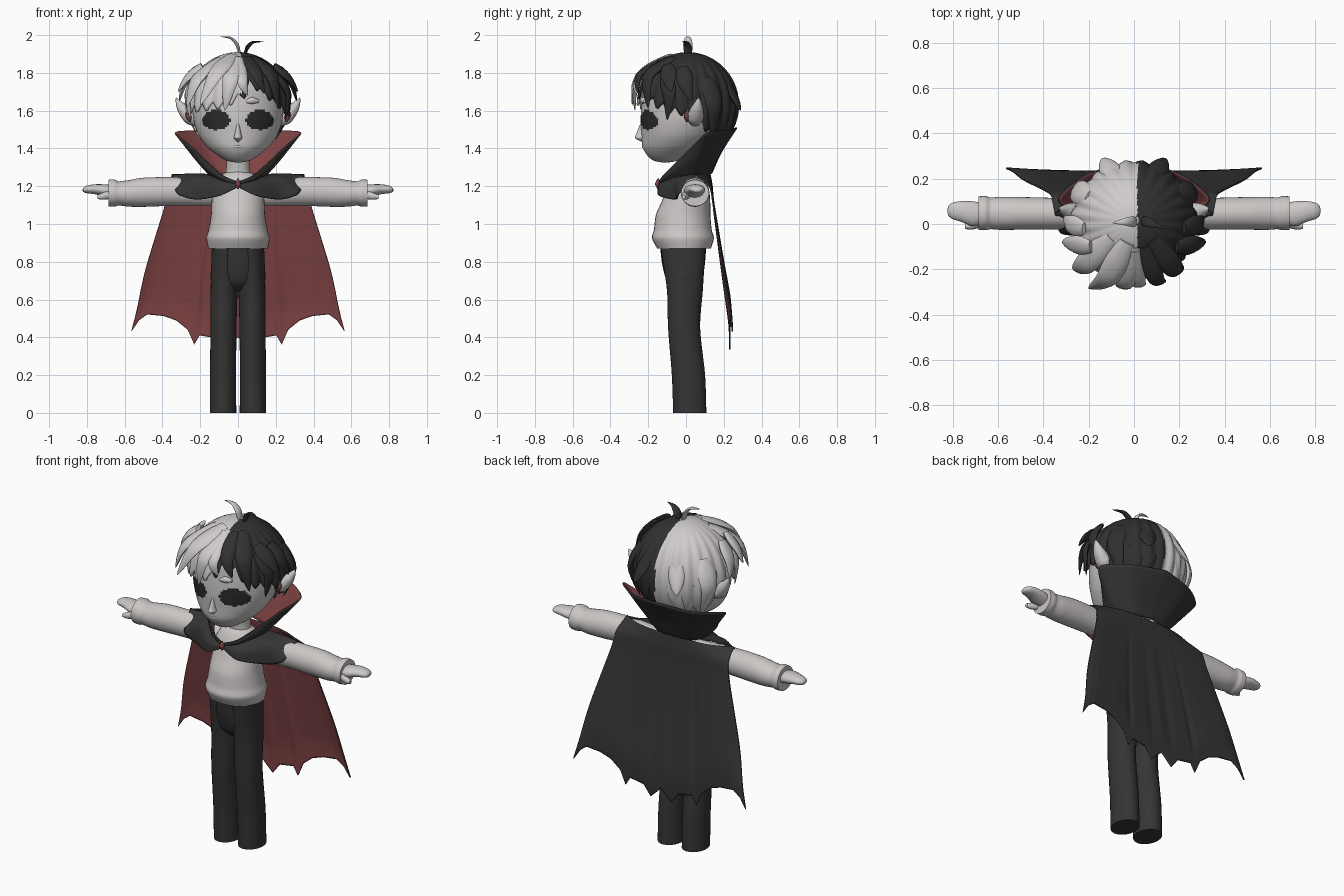
import bpy, bmesh, math
from mathutils import Vector


def material(name, rgb):
    m = bpy.data.materials.new(name)
    m.diffuse_color = (*rgb, 1)
    return m


SKIN = material("pale skin", (.60, .58, .57))
WHITE = material("white hair", (.62, .60, .59))
SHIRT = material("off white cloth", (.60, .575, .565))
BLACK = material("black cloth", (.035, .035, .036))
DARK = material("black hair", (.03, .03, .031))
EYE = material("eye black", (.025, .023, .023))
RED = material("dark red", (.21, .055, .057))


def spline(rows, k=6):
    """Smooth curve through tuples of numbers."""
    rows = [tuple(r) for r in rows]
    out = []
    for i in range(len(rows) - 1):
        a, b, c, d = rows[max(i - 1, 0)], rows[i], rows[i + 1], rows[min(i + 2, len(rows) - 1)]
        for j in range(k):
            t = j / k
            out.append(tuple(q + .42 * t * (1 - t) ** 2 * (r - p) - .42 * t * t * (1 - t) * (s - q)
                             + (3 * t * t - 2 * t ** 3) * (r - q) for p, q, r, s in zip(a, b, c, d)))
    return out + [rows[-1]]


def lerp(keys, x):
    for (a, p), (b, q) in zip(keys, keys[1:]):
        if x <= b:
            return p + (q - p) * (x - a) / (b - a)
    return keys[-1][1]


def skin_rings(name, rings, mats, closed=True, caps=True, mirror=False, solid=0, face=None, rule=None, angle=50):
    """Bridge rows of points into a surface."""
    bm = bmesh.new()
    vs = [[bm.verts.new(p) for p in r] for r in rings]
    n = len(vs[0])
    for a, b in zip(vs, vs[1:]):
        for i in range(n if closed else n - 1):
            j = (i + 1) % n
            bm.faces.new((a[i], a[j], b[j], b[i]))
    if caps:
        bm.faces.new(vs[0])
        bm.faces.new(vs[-1])
    bmesh.ops.remove_doubles(bm, verts=bm.verts, dist=.0002)
    bmesh.ops.recalc_face_normals(bm, faces=bm.faces)
    if face:
        bm.normal_update()
        if sum((f.normal * f.calc_area() for f in bm.faces), Vector()).dot(Vector(face)) < 0:
            bmesh.ops.reverse_faces(bm, faces=bm.faces)
    if rule:
        for f in bm.faces:
            f.material_index = rule(f.calc_center_median())
    me = bpy.data.meshes.new(name)
    bm.to_mesh(me)
    bm.free()
    for m in mats:
        me.materials.append(m)
    ob = bpy.data.objects.new(name, me)
    bpy.context.collection.objects.link(ob)
    if mirror:
        ob.modifiers.new("mirror", 'MIRROR').merge_threshold = .002
    if solid:
        s = ob.modifiers.new("thickness", 'SOLIDIFY')
        s.thickness, s.offset = solid, -1
        s.material_offset = len(mats) - 1 if face else 0
    bpy.ops.object.select_all(action='DESELECT')
    bpy.context.view_layer.objects.active = ob
    ob.select_set(True)
    bpy.ops.object.shade_smooth_by_angle(angle=math.radians(angle))
    return ob


def loft(name, rows, mats, axis='z', n=32, k=6, **kw):
    """Rows are (position, centre 1, centre 2, radius 1, radius 2) along an axis."""
    rings = []
    for t, c, d, r, s in spline(rows, k):
        ang = [2 * math.pi * i / n for i in range(n)]
        pts = [(c + r * math.cos(a), d + s * math.sin(a)) for a in ang]
        rings.append([(p, q, t) if axis == 'z' else (t, p, q) for p, q in pts])
    return skin_rings(name, rings, mats, **kw)


def lock(name, pts, w, mat, flat=.4, tip=.03, n=10, **kw):
    """Tapered leaf shape that follows a path round the head."""
    path = [Vector(p) for p in spline(pts, 6)]
    rings = []
    for i, p in enumerate(path):
        t = (path[min(i + 1, len(path) - 1)] - path[max(i - 1, 0)]).normalized()
        out = p - Vector((0, .01, 1.6))
        out = (out - t * out.dot(t)).normalized()
        side = t.cross(out)
        u = i / (len(path) - 1)
        r = w * max(tip, min(1, .55 + 1.5 * u) * (1 - u ** 2.2))
        rings.append([p + side * r * math.cos(a) + out * r * flat * math.sin(a)
                      for a in (2 * math.pi * j / n for j in range(n))])
    return skin_rings(name, rings, [mat], **kw)


def sheet(name, rails, **kw):
    """Cloth through several rails, black outside and red inside."""
    rows = [spline(r, 6) for r in rails]
    cols = [spline(c, 5) for c in zip(*rows)]
    return skin_rings(name, cols, [BLACK, RED], closed=False, caps=False, mirror=True, solid=.008, **kw)


# trousers
loft("trouser_leg", [(0, .079, .02, .07, .088), (.2, .079, .013, .069, .088), (.45, .077, -.01, .069, .085),
                     (.65, .074, -.006, .071, .095), (.87, .07, -.015, .068, .118)], [BLACK], mirror=True)
loft("trouser_hips", [(.64, 0, -.005, .09, .04), (.69, 0, -.008, .142, .09), (.78, 0, -.013, .142, .112),
                      (.88, 0, -.015, .138, .122)], [BLACK])

# shirt, sleeves and hands
loft("shirt", [(.87, 0, -.01, .158, .142), (.925, 0, -.016, .168, .164), (.97, 0, -.017, .156, .153),
               (1.05, 0, -.015, .143, .144), (1.12, 0, 0, .14, .128), (1.19, 0, .01, .135, .11),
               (1.25, 0, .01, .1, .08), (1.28, 0, .01, .05, .05)], [SHIRT])
loft("sleeve", [(.1, .045, 1.165, .06, .07), (.2, .045, 1.167, .068, .073), (.35, .045, 1.172, .07, .076),
                (.5, .047, 1.168, .072, .077), (.58, .047, 1.162, .073, .07), (.63, .047, 1.162, .07, .064),
                (.655, .048, 1.164, .075, .072), (.685, .048, 1.164, .074, .07)], [SHIRT], 'x', mirror=True)
loft("hand", [(.66, .045, 1.17, .045, .035), (.71, .045, 1.178, .055, .032), (.76, .055, 1.184, .046, .026),
              (.8, .058, 1.183, .036, .02), (.818, .058, 1.181, .022, .012), (.822, .058, 1.18, .004, .004)],
     [SKIN], 'x', n=20, mirror=True)
loft("thumb", [(.66, .01, 1.16, .02, .025), (.71, -.005, 1.148, .019, .02), (.745, -.012, 1.143, .01, .011)],
     [SKIN], 'x', n=14, mirror=True)
loft("neck", [(1.22, 0, .015, .075, .06), (1.3, 0, .01, .062, .058), (1.42, 0, 0, .065, .06)], [SKIN])


# head with painted eyes
def eye_rule(c):
    return int(c.y < 0 and ((abs(c.x) - .116) / .074) ** 2 + ((c.z - 1.55) / .052) ** 2 < 1)


loft("head", [(1.325, 0, -.11, .01, .012), (1.337, 0, -.105, .065, .07), (1.37, 0, -.085, .118, .125),
              (1.41, 0, -.06, .165, .17), (1.47, 0, -.035, .208, .2), (1.55, 0, -.015, .235, .225),
              (1.65, 0, 0, .243, .235), (1.75, 0, 0, .222, .22), (1.84, 0, 0, .14, .14), (1.88, 0, 0, .02, .02)],
     [SKIN, EYE], n=120, k=9, rule=eye_rule)
loft("nose", [(1.435, 0, -.225, .006, .01), (1.455, 0, -.235, .022, .035), (1.475, 0, -.23, .018, .034),
              (1.53, 0, -.225, .008, .018)], [SKIN], n=16)
loft("mouth", [(-.055, -.205, 1.405, .012, .003), (0, -.228, 1.41, .006, .008), (.055, -.205, 1.405, .012, .003)],
     [WHITE], 'x', n=12)
loft("eyebrow", [(.045, -.232, 1.648, .008, .008), (.075, -.228, 1.654, .014, .018), (.11, -.215, 1.65, .01, .008)],
     [WHITE], 'x', n=12, mirror=True)

# ears
lock("ear", [(.2, .05, 1.54), (.255, .05, 1.57), (.3, .06, 1.62), (.328, .068, 1.668)], .05, SKIN, flat=.9, mirror=True)
loft("ear_stud", [(1.54, .255, .005, .004, .004), (1.57, .262, .005, .016, .016), (1.605, .27, .008, .004, .004)],
     [RED], n=12, mirror=True)

# hair cap: hem height by direction, grooves and pointed locks by angle
HEM = [(-180, 1.46), (-120, 1.48), (-95, 1.60), (-60, 1.61), (-15, 1.635), (8, 1.69), (14, 1.75), (28, 1.72),
       (45, 1.65), (70, 1.6), (95, 1.59), (120, 1.48), (180, 1.46)]
rings = []
for v in range(25):
    ring = []
    for i in range(168):
        deg = -180 + 360 * i / 168
        wave = abs((deg / 15) % 1 * 2 - 1)
        hem = lerp(HEM, deg) - .05 * (1 - wave) + .02
        p = (v / 24) * math.acos(max(-1, min(1, (hem - 1.63) / .28)))
        g = 1 + .05 * (.5 - wave) * min(1, p)
        a = math.radians(deg)
        ring.append((.275 * g * math.sin(p) * math.sin(a), .01 - .268 * g * math.sin(p) * math.cos(a),
                     1.63 + .28 * math.cos(p)))
    rings.append(ring)
skin_rings("hair_cap", rings, [WHITE, DARK], caps=False, solid=.012, rule=lambda c: int(c.x > .015), angle=40)

# loose locks, the same on both sides
PAIRED = [([(.19, -.1, 1.84), (.27, -.09, 1.77), (.318, -.08, 1.7)], .05),
          ([(.22, -.02, 1.83), (.285, .0, 1.74), (.31, .03, 1.65)], .05),
          ([(.2, -.11, 1.8), (.265, -.09, 1.69), (.25, -.1, 1.55)], .045),
          ([(.2, .12, 1.77), (.255, .15, 1.62), (.2, .14, 1.45)], .06),
          ([(.08, .2, 1.78), (.12, .26, 1.66), (.14, .29, 1.6)], .05),
          ([(.06, .24, 1.7), (.1, .235, 1.55), (.12, .17, 1.4)], .05)]
for i, (pts, w) in enumerate(PAIRED):
    lock(f"black_side_lock_{i}", pts, w, DARK)
    lock(f"white_side_lock_{i}", [(-x, y, z) for x, y, z in pts], w, WHITE)

# fringe and top tufts
for i, (pts, w) in enumerate([([(-.03, -.08, 1.89), (-.12, -.24, 1.79), (-.2, -.285, 1.63)], .06),
                              ([(0, -.1, 1.88), (-.04, -.262, 1.76), (-.07, -.27, 1.6)], .055),
                              ([(0, -.12, 1.88), (.02, -.262, 1.76), (.05, -.26, 1.68)], .04),
                              ([(-.1, -.06, 1.87), (-.22, -.18, 1.76), (-.27, -.2, 1.62)], .06)]):
    lock(f"white_fringe_{i}", pts, w, WHITE)
for i, (pts, w) in enumerate([([(.05, -.1, 1.88), (.1, -.245, 1.79), (.14, -.255, 1.69)], .045),
                              ([(.08, -.07, 1.88), (.18, -.2, 1.78), (.215, -.2, 1.61)], .055)]):
    lock(f"black_fringe_{i}", pts, w, DARK)
lock("white_top_tuft", [(.01, .01, 1.89), (-.005, .01, 1.95), (-.04, .01, 1.985), (-.095, .005, 1.992)], .027, WHITE)
lock("black_top_tuft", [(.035, .01, 1.89), (.05, .01, 1.935), (.08, 0, 1.962), (.135, -.02, 1.965)], .027, DARK)

# cape collar, shoulder mantle and clasp
sheet("cape_collar", [
    [(0, -.14, 1.2), (.07, -.11, 1.22), (.12, -.06, 1.24), (.15, .0, 1.255), (.15, .06, 1.26), (.1, .12, 1.26), (0, .14, 1.27)],
    [(0, -.145, 1.212), (.085, -.12, 1.24), (.165, -.05, 1.29), (.215, .02, 1.33), (.235, .085, 1.36), (.15, .17, 1.37), (0, .19, 1.38)],
    [(0, -.145, 1.225), (.085, -.12, 1.26), (.19, -.03, 1.35), (.265, .04, 1.42), (.335, .115, 1.482), (.2, .225, 1.492), (0, .272, 1.508)]],
    face=(1, 0, -.3))
sheet("cape_mantle", [
    [(0, -.14, 1.215), (.06, -.115, 1.23), (.12, -.06, 1.25), (.15, 0, 1.26), (.15, .07, 1.265)],
    [(.005, -.147, 1.205), (.09, -.14, 1.2), (.19, -.07, 1.215), (.24, -.03, 1.245), (.25, .055, 1.268)],
    [(.01, -.147, 1.19), (.1, -.145, 1.15), (.23, -.06, 1.13), (.325, -.04, 1.165), (.35, .05, 1.26)]],
    face=(0, -1, 1))
loft("cape_clasp", [(1.185, 0, -.148, .004, .004), (1.212, 0, -.15, .014, .014), (1.24, 0, -.148, .004, .004)], [RED], n=14)

# long back of the cape with a ragged hem
CAPE_HEM = [(0, .40), (.12, .335), (.2, .395), (.36, .41), (.41, .362), (.47, .44), (.58, .49), (.7, .513),
            (.85, .522), (.93, .49), (1, .432)]
rows = []
for z, w, yc, ye in spline([(1.265, .35, .13, .05), (1.2, .366, .142, .128), (1.09, .39, .152, .15),
                            (.76, .49, .2, .2), (.55, .535, .232, .235), (.43, .565, .235, .25)], 6):
    f = (1.265 - z) / .835
    rows.append([(w * u, yc + (ye - yc) * u ** 3, 1.265 - f * (1.265 - lerp(CAPE_HEM, u)))
                 for u in (i / 100 for i in range(101))])
skin_rings("cape_back", rows, [BLACK, RED], closed=False, caps=False, mirror=True, solid=.008, face=(0, 1, 0))
